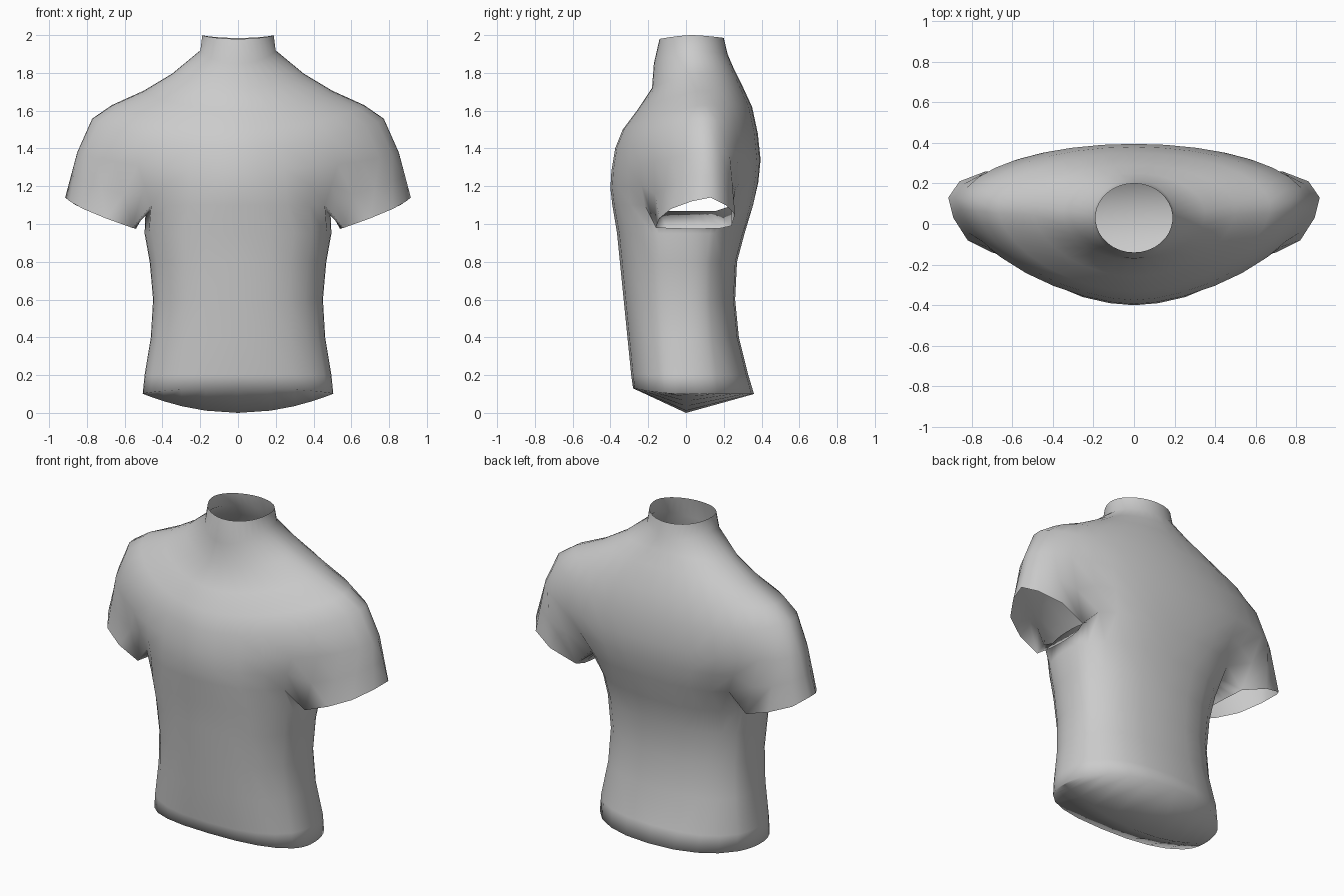
import bpy, bmesh
from math import sin, cos, pi, radians

if "Cube" in bpy.data.objects:
    bpy.data.objects.remove(bpy.data.objects["Cube"])

N = 17  # steps from front centre round the side to back centre (half body)


def ring(angles, a, yc, yf, yb, zf, zs, zb, pf=2.0, pb=2.0):
    """Half super-ellipse, front to back, with its own front, side and back height."""
    pts = []
    for t in angles:
        c, s = cos(t), max(sin(t), 0.0)
        y_end, z_end, p = (yf, zf, pf) if c > 0 else (yb, zb, pb)
        k = abs(c)
        pts.append((a * s ** (2 / p) if s > 1e-6 else 0.0,
                    yc + (y_end - yc) * k ** (2 / p),
                    zs + (z_end - zs) * k ** 1.5))
    return pts


even = [pi * i / N for i in range(N + 1)]
# torso columns: wide at chest and back, packed together below the armpit
packed = ([radians(16.25 * i) for i in range(4)]
          + [radians(65 + 50 * i / 9) for i in range(10)]
          + [radians(131.25 + 16.25 * i) for i in range(4)])

bm = bmesh.new()


def add(pts):
    return [bm.verts.new(p) for p in pts]


def face(*vs):
    u = list(dict.fromkeys(vs))
    if len(u) > 2:
        bm.faces.new(u)


def bridge(r1, r2):
    for i in range(len(r1) - 1):
        face(r1[i], r1[i + 1], r2[i + 1], r2[i])


# neck, shoulders and upper sleeves
yoke = [
    (.19, .03, -.14, .20, 1.98, 2.00, 1.985, 2, 2),
    (.20, .03, -.17, .22, 1.85, 1.92, 1.90, 2, 2),
    (.35, .05, -.18, .25, 1.72, 1.795, 1.83, 1.9, 2),
    (.50, .07, -.26, .29, 1.60, 1.705, 1.75, 1.8, 2),
    (.67, .08, -.335, .35, 1.50, 1.63, 1.62, 1.75, 2),
    (.775, .09, -.375, .38, 1.40, 1.56, 1.48, 1.7, 2),
    (.855, .10, -.395, .395, 1.28, 1.38, 1.34, 1.65, 2),
]
rows = [ring(even, *r) for r in yoke]

# lower edge of the yoke: chest line, armpit crease, sleeve hem, crease, back line
edge = [(0, -.39, 1.1), (.13, -.38, 1.1), (.26, -.35, 1.1), (.38, -.29, 1.1), (.46, -.22, 1.1),
        (.56, -.16, .98), (.70, -.14, 1.03), (.82, -.08, 1.08), (.89, .03, 1.12),
        (.915, .13, 1.14), (.86, .21, 1.10), (.73, .26, 1.05), (.57, .24, .99),
        (.46, .25, 1.1), (.38, .31, 1.1), (.26, .34, 1.1), (.13, .355, 1.1), (0, .355, 1.1)]
mid = [tuple(.5 * (p + q) for p, q in zip(a, b)) for a, b in zip(rows[-1], edge)]
for i in range(N + 1):      # keep chest and back full halfway down
    if i < 5 or i > 12:
        mid[i] = (mid[i][0], mid[i][1] * 1.02, mid[i][2])
rows += [mid, edge]
yoke_v = [add(r) for r in rows]
for r1, r2 in zip(yoke_v, yoke_v[1:]):
    bridge(r1, r2)
hem = yoke_v[-1]

# torso, sharing the chest and back line with the yoke
side = ring(packed, .49, .03, -.39, .355, 1.07, 1.07, 1.07, 2.4, 2.4)
top = [hem[i] if i < 5 or i > 12 else bm.verts.new(side[i]) for i in range(N + 1)]
prev = top
for z, a, yf, yb in [(.95, .495, -.365, .31), (.80, .468, -.35, .27), (.60, .45, -.33, .26),
                     (.40, .462, -.31, .28), (.20, .495, -.29, .33)]:
    cur = add(ring(packed, a, 0, yf, yb, z, z, z, 2.4, 2.4))
    bridge(prev, cur)
    prev = cur
rim = add(ring(packed, .505, 0, -.28, .36, .13, .10, .10, 2.4, 2.2))
bridge(prev, rim)

# sleeve underside, from armpit down to the inner hem
inner = {5: hem[5], 12: hem[12]}
for i in range(6, 12):
    f = (i - 5) / 7
    inner[i] = bm.verts.new((.56 - .02 * sin(pi * f), -.16 + .40 * f, .98 - .006 * sin(pi * f)))
for i in range(5, 12):
    face(top[i], top[i + 1], inner[i + 1], inner[i])
face(hem[4], top[5], hem[5])
face(hem[13], hem[12], top[12])

# closed bottom, falling to a curved ridge along x
ridge = add([(rim[i].co.x * .99, 0, .1 * (rim[i].co.x / .505) ** 2) for i in range(9)])
bridge(rim[:9], ridge)
bridge(rim[:8:-1], ridge)
face(rim[8], rim[9], ridge[8])

bmesh.ops.recalc_face_normals(bm, faces=bm.faces)
for f in bm.faces:
    f.smooth = True
me = bpy.data.meshes.new("shirt_torso")
bm.to_mesh(me)
bm.free()
shirt = bpy.data.objects.new("shirt_torso", me)
bpy.context.collection.objects.link(shirt)

# other half
mirror = shirt.modifiers.new("mirror", 'MIRROR')
mirror.use_axis[0] = True
mirror.merge_threshold = .001
